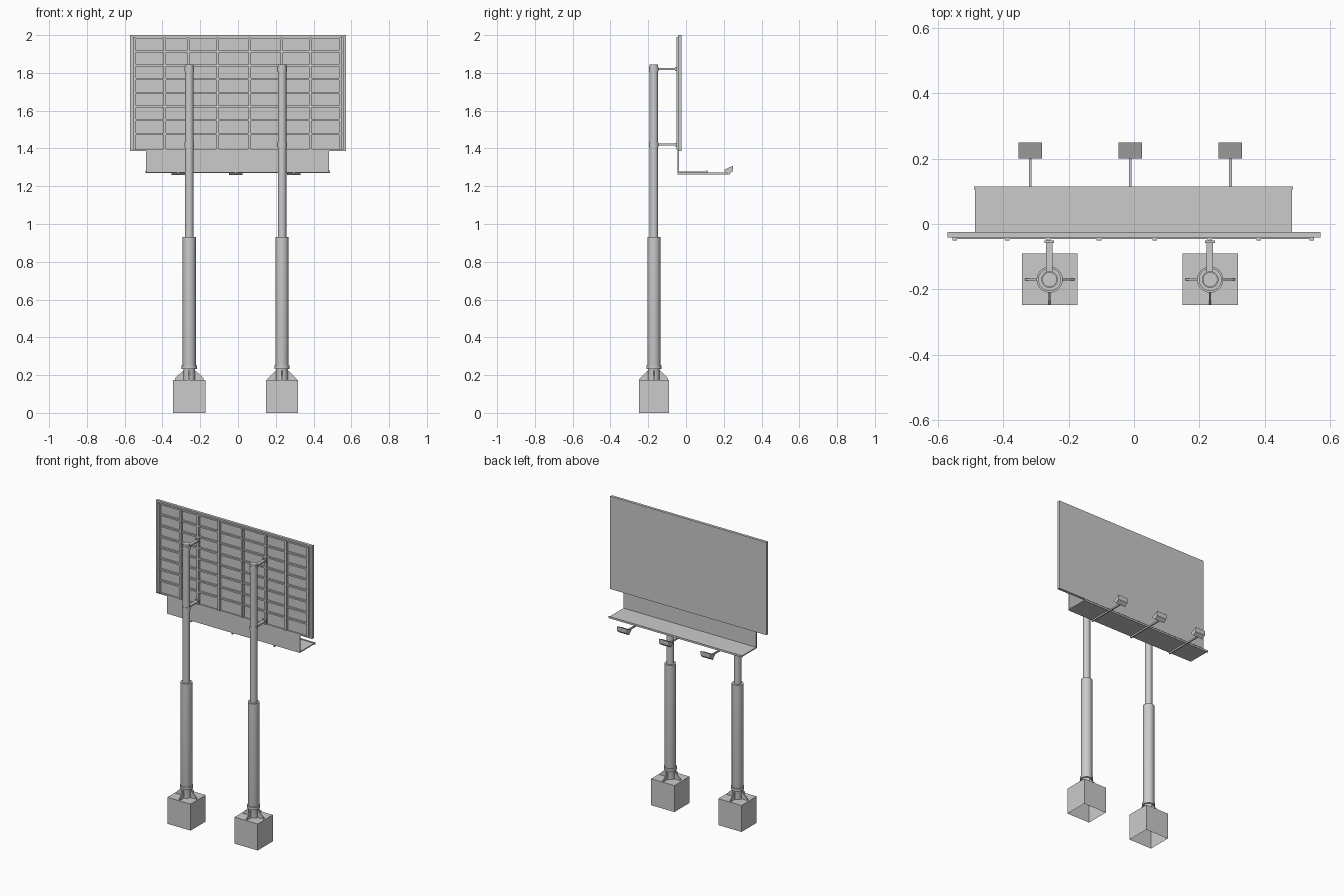
import bpy, bmesh
from mathutils import Vector, Matrix

old = bpy.data.objects.get("Cube")
if old:
    bpy.data.objects.remove(old, do_unlink=True)

grey = bpy.data.materials.new("painted grey")
grey.use_nodes = True
GREY = (0.6, 0.6, 0.6, 1)
grey.diffuse_color = GREY
grey.node_tree.nodes["Principled BSDF"].inputs["Base Color"].default_value = GREY


def finish(name, bm, smooth=False):
    bmesh.ops.recalc_face_normals(bm, faces=bm.faces)
    mesh = bpy.data.meshes.new(name)
    bm.to_mesh(mesh)
    bm.free()
    mesh.materials.append(grey)
    obj = bpy.data.objects.new(name, mesh)
    bpy.context.collection.objects.link(obj)
    if smooth:
        bpy.ops.object.select_all(action='DESELECT')
        obj.select_set(True)
        bpy.context.view_layer.objects.active = obj
        bpy.ops.object.shade_smooth_by_angle(angle=0.7)
    return obj


def add_box(bm, x, y, z):
    """Box from (min, max) ranges on each axis."""
    size = [b - a for a, b in (x, y, z)]
    centre = [(a + b) / 2 for a, b in (x, y, z)]
    return bmesh.ops.create_cube(
        bm, size=1, matrix=Matrix.Translation(centre) @ Matrix.Diagonal((*size, 1)))


def box(name, x, y, z):
    bm = bmesh.new()
    add_box(bm, x, y, z)
    return finish(name, bm)


def lathe(name, x, y, profile, sides=24):
    """Turned part: (radius, height) profile around a vertical axis, closed ends."""
    bm = bmesh.new()
    verts = [bm.verts.new((x, y, z)) if r == 0 else bm.verts.new((x + r, y, z))
             for r, z in profile]
    edges = [bm.edges.new(pair) for pair in zip(verts, verts[1:])]
    bmesh.ops.spin(bm, geom=verts + edges, cent=(x, y, 0), axis=(0, 0, 1),
                   angle=6.283185307, steps=sides)
    bmesh.ops.remove_doubles(bm, verts=bm.verts, dist=0.0001)
    return finish(name, bm, True)


def add_prism(bm, outline, direction):
    """Extrude a flat outline along a direction."""
    face = bm.faces.new([bm.verts.new(p) for p in outline])
    grown = bmesh.ops.extrude_face_region(bm, geom=[face], use_keep_orig=True)
    moved = [g for g in grown["geom"] if isinstance(g, bmesh.types.BMVert)]
    bmesh.ops.translate(bm, verts=moved, vec=direction)


# Display sheet and its border
W, BOTTOM, TOP = 0.571, 1.387, 2.0
box("display_sheet", (-W, W), (-0.034, -0.024), (BOTTOM, TOP))
bm = bmesh.new()
for a, b in ((-W, -W + 0.016), (W - 0.016, W)):
    add_box(bm, (a, b), (-0.042, -0.033), (BOTTOM, TOP))
for a, b in ((BOTTOM, BOTTOM + 0.008), (TOP - 0.01, TOP)):
    add_box(bm, (-W, W), (-0.042, -0.033), (a, b))
finish("display_border", bm)

# Support lattice behind the sheet
bm = bmesh.new()
for x in (-0.548, -0.388, -0.262, -0.107, 0.063, 0.232, 0.382, 0.543):
    add_box(bm, (x - 0.007, x + 0.007), (-0.051, -0.034), (1.395, 1.99))
finish("upright_ribs", bm)
bm = bmesh.new()
for i in range(8):
    z = 1.985 - i * 0.0725
    add_box(bm, (-0.548, 0.543), (-0.046, -0.034), (z - 0.005, z + 0.005))
finish("cross_ribs", bm)

# Skirt and service walkway
box("skirt", (-0.487, 0.483), (-0.044, -0.037), (1.272, BOTTOM + 0.01))
box("walkway_floor", (-0.487, 0.483), (-0.044, 0.11), (1.272, 1.279))
box("walkway_lip", (-0.49, 0.487), (0.105, 0.114), (1.27, 1.282))

# Floodlights on arms below the walkway
for side, x in (("right", -0.317), ("middle", -0.012), ("left", 0.295)):
    box(side + "_lamp_arm", (x - 0.004, x + 0.004), (-0.045, 0.228), (1.262, 1.272))
    bm = bmesh.new()
    x0 = x - 0.036
    add_prism(bm, [(x0, 0.2, 1.285), (x0, 0.249, 1.309),
                   (x0, 0.247, 1.278), (x0, 0.225, 1.26)], (0.072, 0, 0))
    finish(side + "_lamp", bm)

# Posts, footings and brackets
PY, BASE = -0.17, 0.175
for side, px in (("right", -0.258), ("left", 0.233)):
    # Hollow footing, open underneath
    bm = bmesh.new()
    add_box(bm, (px - 0.085, px + 0.085), (PY - 0.078, PY + 0.08), (0, BASE))
    under = [f for f in bm.faces if f.calc_center_median().z < 0.001]
    bmesh.ops.delete(bm, geom=under, context='FACES_ONLY')
    finish(side + "_footing", bm)

    lathe(side + "_lower_post", px, PY,
          [(0, BASE), (0.031, BASE), (0.031, 0.23), (0.035, 0.25),
           (0.035, 0.932), (0, 0.932)])
    lathe(side + "_base_collar", px, PY,
          [(0, 0.233), (0.04, 0.233), (0.04, 0.25), (0, 0.25)])
    lathe(side + "_upper_post", px, PY,
          [(0, 0.92), (0.0225, 0.92), (0.0225, 1.845), (0, 1.845)])

    # Four triangular gussets
    bm = bmesh.new()
    for d in (Vector((1, 0, 0)), Vector((-1, 0, 0)),
              Vector((0, 1, 0)), Vector((0, -1, 0))):
        across = d.cross(Vector((0, 0, 1))) * 0.006
        foot = Vector((px, PY, 0)) - across / 2
        outline = [foot + d * r + Vector((0, 0, z)) for r, z in
                   ((0.025, BASE), (0.076, BASE), (0.076, 0.182), (0.025, 0.232))]
        add_prism(bm, outline, across)
    finish(side + "_gussets", bm)

    # Clamps and struts to the lattice
    for level, z in (("upper", 1.82), ("lower", 1.42)):
        name = f"{side}_{level}"
        lathe(name + "_clamp", px, PY,
              [(0, z - 0.012), (0.0255, z - 0.012), (0.0255, z + 0.012), (0, z + 0.012)])
        bm = bmesh.new()
        add_box(bm, (px - 0.011, px + 0.009), (PY + 0.015, -0.05), (z - 0.005, z + 0.005))
        add_box(bm, (px - 0.016, px + 0.014), (-0.058, -0.05), (z - 0.01, z + 0.01))
        finish(name + "_strut", bm)
